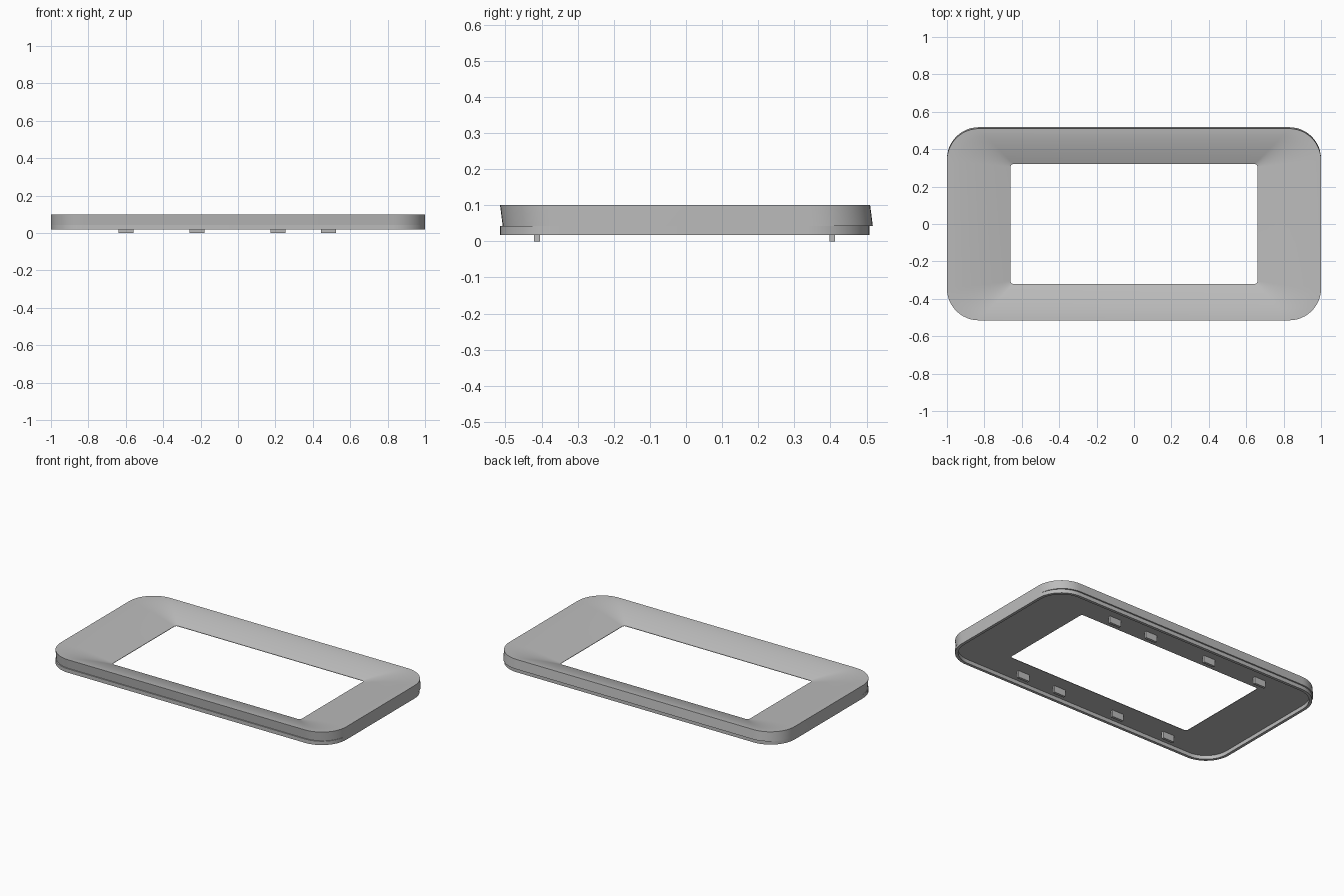
import bpy, bmesh, math

cube = bpy.data.objects.get("Cube")
if cube:
    bpy.data.objects.remove(cube, do_unlink=True)

grey = bpy.data.materials.new("plain grey")
grey.use_nodes = True
colour = (0.5, 0.5, 0.5, 1)
grey.diffuse_color = colour
grey.node_tree.nodes["Principled BSDF"].inputs["Base Color"].default_value = colour

CORNER_STEPS = 12
SEAM = 0.042      # height where shell meets rim
TOP = 0.1
HALF_X, HALF_Y, RADIUS = 1.0, 0.5125, 0.17
IN_X, IN_Y, IN_R = 0.66, 0.32, 0.015


def rounded_loop(hx, hy, r, z, cy=0):
    """Points of a rounded rectangle, counter-clockwise."""
    pts = []
    for q, (sx, sy) in enumerate([(1, 1), (-1, 1), (-1, -1), (1, -1)]):
        for i in range(CORNER_STEPS + 1):
            a = math.pi / 2 * (q + i / CORNER_STEPS)
            pts.append((sx * (hx - r) + r * math.cos(a),
                        cy + sy * (hy - r) + r * math.sin(a), z))
    return pts


def finish(name, bm):
    bmesh.ops.recalc_face_normals(bm, faces=bm.faces)
    mesh = bpy.data.meshes.new(name)
    bm.to_mesh(mesh)
    bm.free()
    mesh.materials.append(grey)
    obj = bpy.data.objects.new(name, mesh)
    bpy.context.collection.objects.link(obj)
    return obj


def ring(name, loops):
    """Skin a closed cycle of loops into a ring-shaped solid."""
    bm = bmesh.new()
    rows = [[bm.verts.new(p) for p in loop] for loop in loops]
    n = len(rows[0])
    for k, a in enumerate(rows):
        b = rows[(k + 1) % len(rows)]
        for i in range(n):
            j = (i + 1) % n
            bm.faces.new((a[i], a[j], b[j], b[i]))
    obj = finish(name, bm)
    bpy.ops.object.select_all(action='DESELECT')
    obj.select_set(True)
    bpy.context.view_layer.objects.active = obj
    bpy.ops.object.shade_smooth_by_angle(angle=math.radians(30))
    return obj


# Upper shell: leaning outer wall, then a convex slope down to the opening
loops = [rounded_loop(IN_X, IN_Y, IN_R, SEAM),
         rounded_loop(HALF_X, HALF_Y, RADIUS, SEAM, 0.005)]
STEPS = 10
for k in range(STEPS + 1):
    t = k / STEPS
    mix = lambda a, b: a + (b - a) * t
    loops.append(rounded_loop(mix(HALF_X, IN_X), mix(HALF_Y, IN_Y), mix(RADIUS, IN_R),
                              TOP - (TOP - SEAM - 0.003) * t ** 1.5, mix(-0.0025, 0)))
ring("bezel_shell", loops)

# Thin rim under the shell, leaving a recess inside
WALL = 0.018
ring("lower_rim", [
    rounded_loop(HALF_X - d, HALF_Y - 0.001 - d, RADIUS - d, z, -0.0035)
    for d, z in [(0, SEAM), (0, 0.018), (WALL, 0.018), (WALL, SEAM)]])

# Mounting tabs in two rows on the underside
for row, y in (("front", -0.413), ("back", 0.405)):
    for i, x in enumerate((-0.6, -0.22, 0.215, 0.485)):
        bm = bmesh.new()
        bmesh.ops.create_cube(bm, size=1)
        height = SEAM + 0.002
        bmesh.ops.scale(bm, vec=(0.08, 0.016, height), verts=bm.verts)
        bmesh.ops.translate(bm, vec=(x, y, height / 2), verts=bm.verts)
        finish(f"{row}_tab_{i + 1}", bm)
